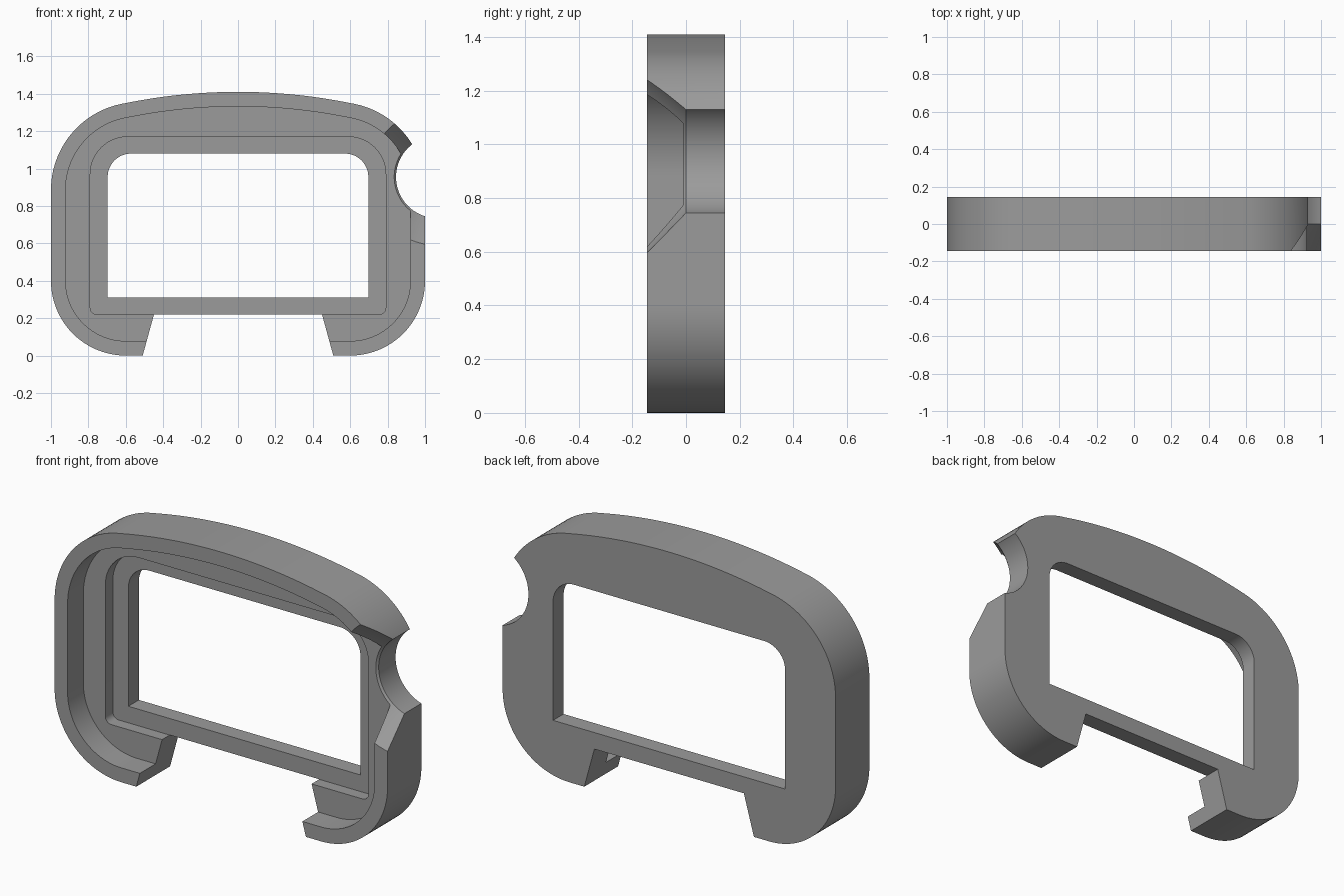
import bpy, bmesh, math
from math import sin, cos, radians, asin

if "Cube" in bpy.data.objects:
    bpy.data.objects.remove(bpy.data.objects["Cube"])

FRONT, BACK = -0.145, 0.145
FLOOR, LEDGE = -0.01, 0.055      # depths of the two recess steps

grey = bpy.data.materials.new("grey plastic")
grey.diffuse_color = (0.33, 0.33, 0.33, 1)
grey.use_nodes = True
grey.node_tree.nodes["Principled BSDF"].inputs["Base Color"].default_value = grey.diffuse_color


def arc(cx, cz, r, a0, a1, n):
    return [(cx + r * cos(radians(a0 + (a1 - a0) * i / n)),
             cz + r * sin(radians(a0 + (a1 - a0) * i / n))) for i in range(n + 1)]


def mirrored(right):
    """Close a right-half outline (bottom to top) with its mirror image."""
    return right + [(-x, z) for x, z in reversed(right) if x > 1e-5]


def prism(name, pts, y0, y1):
    """Extrude an x-z outline along y."""
    bm = bmesh.new()
    face = bm.faces.new([bm.verts.new((x, y0, z)) for x, z in pts])
    ext = bmesh.ops.extrude_face_region(bm, geom=[face])["geom"]
    for v in ext:
        if isinstance(v, bmesh.types.BMVert):
            v.co.y = y1
    bmesh.ops.recalc_face_normals(bm, faces=bm.faces)
    return to_object(name, bm)


def to_object(name, bm):
    mesh = bpy.data.meshes.new(name)
    bm.to_mesh(mesh)
    bm.free()
    mesh.materials.append(grey)
    ob = bpy.data.objects.new(name, mesh)
    bpy.context.collection.objects.link(ob)
    return ob


def body_outline(inset):
    """Rounded body with a gently domed top, shrunk by inset."""
    dome_r = 3.03 - inset
    dome_z = 1.41 - 3.03
    tilt = math.degrees(asin(0.623 / 3.03))
    right = arc(0.6, 0.4, 0.4 - inset, -90, 0, 24)
    right += arc(0.53, 0.885, 0.47 - inset, 0, 90 - tilt, 24)
    right += arc(0, dome_z, dome_r, 90 - tilt, 90, 16)[1:]
    return mirrored(right)


def panel_outline(w, z0, z1, r_low, r_top):
    """Rectangle with separate lower and upper corner radii."""
    low = arc(w - r_low, z0 + r_low, r_low, -90, 0, 6) if r_low else [(w, z0)]
    return mirrored(low + arc(w - r_top, z1 - r_top, r_top, 0, 90, 14))


# Frame body and the shapes removed from it
frame = prism("frame", body_outline(0), FRONT, BACK)
cutters = [
    prism("shell_recess", body_outline(0.078), FRONT - 0.1, FLOOR),
    prism("panel_recess", panel_outline(0.79, 0.22, 1.17, 0.035, 0.2), FRONT - 0.1, LEDGE),
    prism("window", panel_outline(0.697, 0.31, 1.08, 0, 0.125), FRONT - 0.1, BACK + 0.1),
    prism("foot_gap", mirrored([(0.537, -0.1), (0.449, 0.2205)]), FRONT - 0.1, BACK + 0.1),
]

# Side notch: a round bore that flares open toward the front
bm = bmesh.new()
N = 96
rings = []
for y, r in ((FRONT - 0.05, 0.415), (0.0, 0.22), (BACK + 0.1, 0.22)):
    rings.append([bm.verts.new((x, y, z)) for x, z in arc(1.065, 0.955, r, 0, 360, N)[:-1]])
for a, b in zip(rings, rings[1:]):
    for i in range(N):
        j = (i + 1) % N
        bm.faces.new((a[i], a[j], b[j], b[i]))
bm.faces.new(rings[0])
bm.faces.new(rings[-1])
bmesh.ops.recalc_face_normals(bm, faces=bm.faces)
cutters.append(to_object("side_notch", bm))

# Cut everything out
bpy.context.view_layer.objects.active = frame
frame.select_set(True)
for c in cutters:
    mod = frame.modifiers.new(c.name, 'BOOLEAN')
    mod.operation = 'DIFFERENCE'
    mod.solver = 'EXACT'
    mod.object = c
    bpy.ops.object.modifier_apply(modifier=mod.name)
    bpy.data.objects.remove(c, do_unlink=True)

bpy.ops.object.shade_smooth_by_angle(angle=radians(25))
